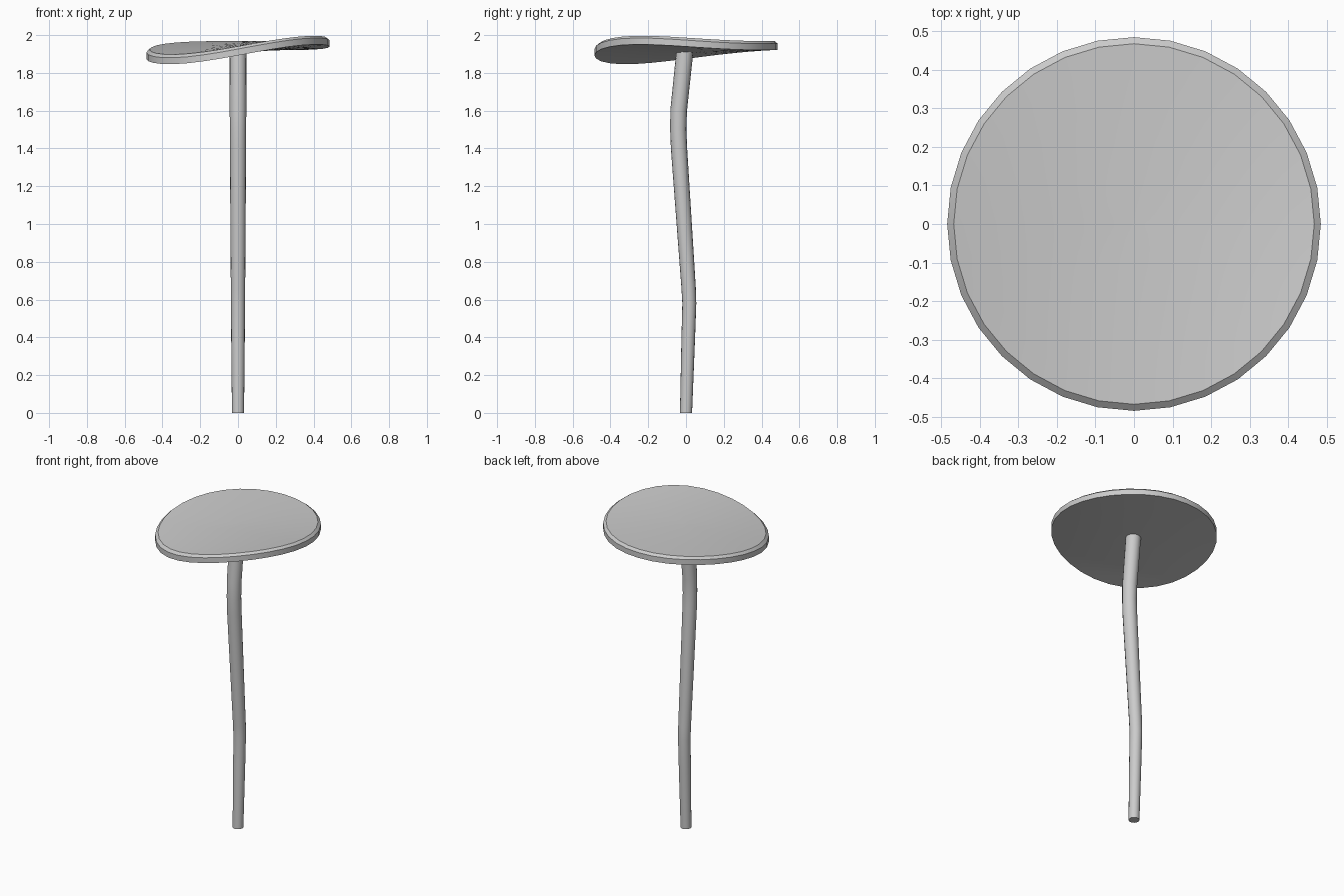
import bpy, bmesh, math
from mathutils import Vector

if "Cube" in bpy.data.objects:
    bpy.data.objects.remove(bpy.data.objects["Cube"])


def loft(name, rings, cap_start=True, cap_end=True):
    """Skin a list of equal-length vertex rings and shade smooth by angle."""
    bm = bmesh.new()
    loops = [[bm.verts.new(p) for p in ring] for ring in rings]
    n = len(loops[0])
    for a, b in zip(loops, loops[1:]):
        for i in range(n):
            j = (i + 1) % n
            bm.faces.new((a[i], a[j], b[j], b[i]))
    for loop, cap in ((loops[0], cap_start), (loops[-1], cap_end)):
        if cap:
            bm.faces.new(loop)
    bmesh.ops.recalc_face_normals(bm, faces=bm.faces[:])
    mesh = bpy.data.meshes.new(name)
    bm.to_mesh(mesh)
    bm.free()
    ob = bpy.data.objects.new(name, mesh)
    bpy.context.collection.objects.link(ob)
    bpy.ops.object.select_all(action='DESELECT')
    ob.select_set(True)
    bpy.context.view_layer.objects.active = ob
    bpy.ops.object.shade_smooth_by_angle(angle=math.radians(30))
    return ob


# Warped underside of the cap: front left droops, front right lifts
def warp(x, y):
    return 1.907 + 0.03 * y + 0.19 * x * (0.5 - y) ** 1.5


# Round cap, with a chamfer around the upper rim
SIDES = 32
radii = [0.02, 0.12, 0.22, 0.32, 0.41]
profile = [(r, 0) for r in radii] + [(0.485, 0), (0.485, 0.034), (0.468, 0.048)]
profile += [(r, 0.048) for r in reversed(radii)]
cap_rings = []
for r, h in profile:
    ring = []
    for i in range(SIDES):
        a = math.tau * i / SIDES
        x, y = r * math.cos(a), r * math.sin(a)
        ring.append((x, y, warp(x, y) + h))
    cap_rings.append(ring)
loft("cap", cap_rings)

# Gently bent stem, widening upward: (y, z, radius)
path = [(0, 0, 0.032), (0.012, 0.4, 0.036), (0.0175, 0.58, 0.037),
        (0.014, 0.66, 0.038), (-0.037, 1.4, 0.043), (-0.041, 1.5, 0.043),
        (-0.039, 1.6, 0.044), (-0.005, 1.925, 0.045)]
stem_rings = []
for k, (y, z, r) in enumerate(path):
    lo, hi = path[max(k - 1, 0)], path[min(k + 1, len(path) - 1)]
    t = Vector((0, hi[0] - lo[0], hi[1] - lo[1])).normalized()
    if k == 0:
        t = Vector((0, 0, 1))
    side, depth = Vector((1, 0, 0)), t.cross(Vector((1, 0, 0)))
    stem_rings.append([Vector((0, y, z)) + r * (math.cos(a) * side + math.sin(a) * depth)
                       for a in (math.tau * i / 16 for i in range(16))])
loft("stem", stem_rings)
